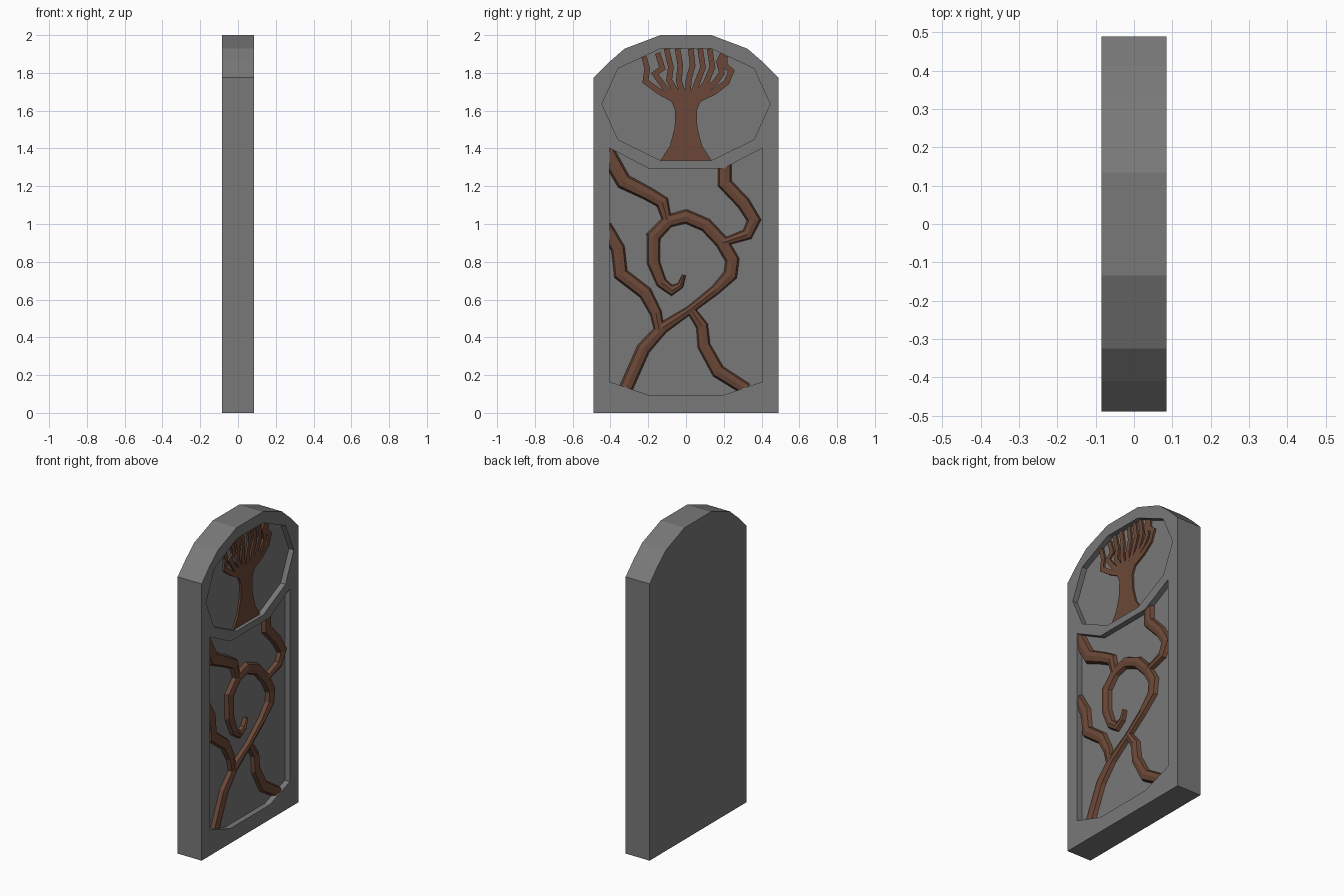
import bpy, bmesh
from mathutils import Vector

if "Cube" in bpy.data.objects:
    bpy.data.objects.remove(bpy.data.objects["Cube"])

FRONT, FLOOR = 0.085, 0.05      # front face and recess floor along x


def paint(name, rgb):
    mat = bpy.data.materials.new(name)
    mat.diffuse_color = (*rgb, 1)
    mat.use_nodes = True
    mat.node_tree.nodes["Principled BSDF"].inputs["Base Color"].default_value = mat.diffuse_color
    return mat


bark = paint("bark_brown", (0.145, 0.064, 0.038))
stone = paint("dark_stone", (0.19, 0.19, 0.19))


def finish(bm, name, mat):
    bmesh.ops.recalc_face_normals(bm, faces=bm.faces)
    me = bpy.data.meshes.new(name)
    bm.to_mesh(me)
    bm.free()
    me.materials.append(mat)
    ob = bpy.data.objects.new(name, me)
    bpy.context.collection.objects.link(ob)
    return ob


def mirror(half):
    """Close a right-hand half outline (bottom to top) across y = 0."""
    return half + [(-y, z) for y, z in reversed(half)]


def prism(name, outline, x0, x1, mat):
    bm = bmesh.new()
    f = bm.faces.new([bm.verts.new((x0, y, z)) for y, z in outline])
    ext = bmesh.ops.extrude_face_region(bm, geom=[f], use_keep_orig=True)
    verts = [v for v in ext["geom"] if isinstance(v, bmesh.types.BMVert)]
    bmesh.ops.translate(bm, verts=verts, vec=(x1 - x0, 0, 0))
    return finish(bm, name, mat)


def strand(name, path, section, height):
    """Sweep a relief section along (y, z, width) points with mitred corners."""
    bm = bmesh.new()
    pts = [Vector(p[:2]) for p in path]
    rings = []
    for i, p in enumerate(pts):
        a = (p - pts[i - 1]).normalized() if i else None
        b = (pts[i + 1] - p).normalized() if i < len(pts) - 1 else None
        a, b = a or b, b or a
        t = (a + b).normalized()
        n = Vector((-t.y, t.x)) / max(t.dot(a), 0.75)
        rings.append([])
        for u, h in section:
            q = p + n * (u * path[i][2] / 2)
            rings[-1].append(bm.verts.new((FLOOR - 0.004 + h * (height + 0.004), q.x, q.y)))
    k = len(section)
    for r, s in zip(rings, rings[1:]):
        for j in range(k):
            bm.faces.new((r[j], r[(j + 1) % k], s[(j + 1) % k], s[j]))
    bm.faces.new(rings[0])
    bm.faces.new(rings[-1][::-1])
    return finish(bm, name, bark)


# Stone slab with faceted arch top
slab = prism("stone_slab", mirror([(0.49, 0), (0.49, 1.775), (0.41, 1.855),
                                   (0.325, 1.928), (0.135, 2.0)]), -FRONT, FRONT, stone)

# Two sunken panels cut into the +x face
panels = {
    "upper_panel_cutter": [(0.135, 1.337), (0.36, 1.447), (0.445, 1.635),
                           (0.36, 1.823), (0.135, 1.928)],
    "lower_panel_cutter": [(0.2, 0.095), (0.405, 0.165), (0.405, 1.402), (0.2, 1.295)],
}
for name, half in panels.items():
    cutter = prism(name, mirror(half), FLOOR, FRONT + 0.1, stone)
    cutter.hide_render = True
    mod = slab.modifiers.new(name, 'BOOLEAN')
    mod.operation, mod.solver, mod.object = 'DIFFERENCE', 'EXACT', cutter
    bpy.context.view_layer.objects.active = slab
    bpy.ops.object.modifier_apply(modifier=name)
    bpy.data.objects.remove(cutter)

# Faceted relief vines in the lower panel
ROUND = [(-1, 0), (-0.72, 0.8), (0, 1), (0.72, 0.8), (1, 0)]
vines = {
    "main_vine": [(-.325, .115, .075), (-.225, .34, .075), (-.125, .45, .065),
                  (.02, .545, .045), (.155, .65, .055), (.235, .73, .075),
                  (.245, .81, .075), (.19, .905, .075), (.105, .995, .075),
                  (0, 1.04, .075), (-.095, 1.015, .07), (-.172, .935, .075),
                  (-.172, .795, .07), (-.13, .69, .06), (-.075, .648, .05),
                  (-.03, .675, .035), (-.01, .73, .02)],
    "upper_left_vine": [(-.43, 1.40, .09), (-.33, 1.225, .085), (-.2, 1.16, .075),
                        (-.125, 1.115, .07), (-.10, 1.02, .05)],
    "upper_right_vine": [(.205, 1.32, .075), (.205, 1.215, .075), (.305, 1.11, .075),
                         (.36, 1.02, .07), (.325, .945, .06), (.19, .90, .04)],
    "lower_left_vine": [(-.43, .985, .08), (-.36, .87, .075), (-.345, .735, .075),
                        (-.215, .635, .075), (-.16, .53, .065), (-.14, .435, .055)],
    "lower_right_vine": [(.03, .54, .05), (.085, .46, .065), (.095, .355, .07),
                         (.17, .22, .075), (.32, .125, .07)],
}
for name, path in vines.items():
    strand(name, path, ROUND, 0.03)

# Tree trunk and branches in the upper panel
prism("tree_trunk", mirror([(.135, 1.337), (.085, 1.415), (.06, 1.51), (.057, 1.6),
                            (.08, 1.655), (.065, 1.675)]), FLOOR - 0.004, FLOOR + 0.012, bark)
SQUARE = [(-1, 0), (-1, 1), (1, 1), (1, 0)]
branches = [
    [(-.065, 1.66), (-.14, 1.70), (-.215, 1.755), (-.205, 1.82), (-.222, 1.885)],
    [(-.045, 1.665), (-.115, 1.725), (-.165, 1.795), (-.125, 1.825), (-.15, 1.905)],
    [(-.03, 1.665), (-.09, 1.76), (-.08, 1.83), (-.103, 1.928)],
    [(-.01, 1.665), (-.038, 1.76), (-.03, 1.84), (-.045, 1.928)],
    [(.01, 1.665), (.013, 1.76), (.035, 1.84), (.025, 1.928)],
    [(.03, 1.665), (.06, 1.75), (.09, 1.83), (.075, 1.928)],
    [(.045, 1.665), (.107, 1.75), (.14, 1.83), (.125, 1.928)],
    [(.055, 1.665), (.155, 1.75), (.19, 1.80), (.175, 1.86), (.195, 1.90)],
    [(.065, 1.66), (.15, 1.70), (.215, 1.75), (.24, 1.81), (.205, 1.84), (.205, 1.89)],
]
for i, pts in enumerate(branches):
    n = len(pts)
    strand(f"tree_branch_{i + 1}", [(y, z, .032 - .004 * j / n) for j, (y, z) in enumerate(pts)],
           SQUARE, 0.012)
